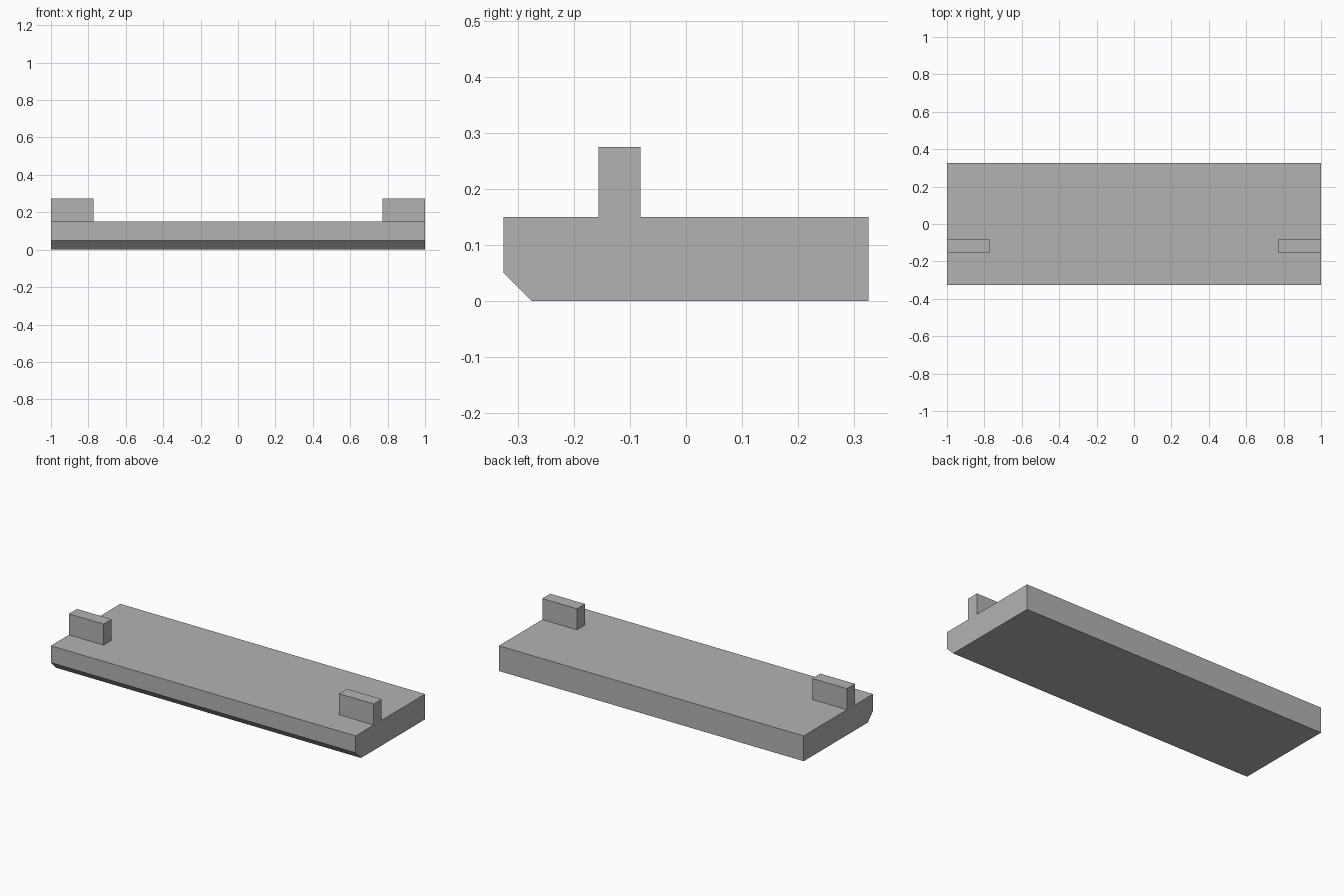
import bpy

if "Cube" in bpy.data.objects:
    bpy.data.objects.remove(bpy.data.objects["Cube"])

grey = bpy.data.materials.new("light grey")
grey.diffuse_color = (0.45, 0.45, 0.45, 1)
grey.use_nodes = True
grey.node_tree.nodes["Principled BSDF"].inputs["Base Color"].default_value = grey.diffuse_color


def extrude_x(name, profile, x0, x1):
    """Extrude a closed (y, z) profile along x, counter-clockwise seen from +x."""
    n = len(profile)
    verts = [(x, y, z) for x in (x0, x1) for y, z in profile]
    faces = [tuple(reversed(range(n))), tuple(range(n, 2 * n))]
    faces += [(i, (i + 1) % n, n + (i + 1) % n, n + i) for i in range(n)]
    mesh = bpy.data.meshes.new(name)
    mesh.from_pydata(verts, [], faces)
    mesh.materials.append(grey)
    obj = bpy.data.objects.new(name, mesh)
    bpy.context.collection.objects.link(obj)
    return obj


# Slab with a chamfered lower front edge
extrude_x("slab", [(-0.275, 0), (0.325, 0), (0.325, 0.15),
                   (-0.325, 0.15), (-0.325, 0.05)], -1, 1)

# Upright tabs flush with both ends
tab = [(-0.156, 0.15), (-0.081, 0.15), (-0.081, 0.275), (-0.156, 0.275)]
for name, x0, x1 in (("left_tab", -1, -0.772), ("right_tab", 0.772, 1)):
    extrude_x(name, tab, x0, x1)
